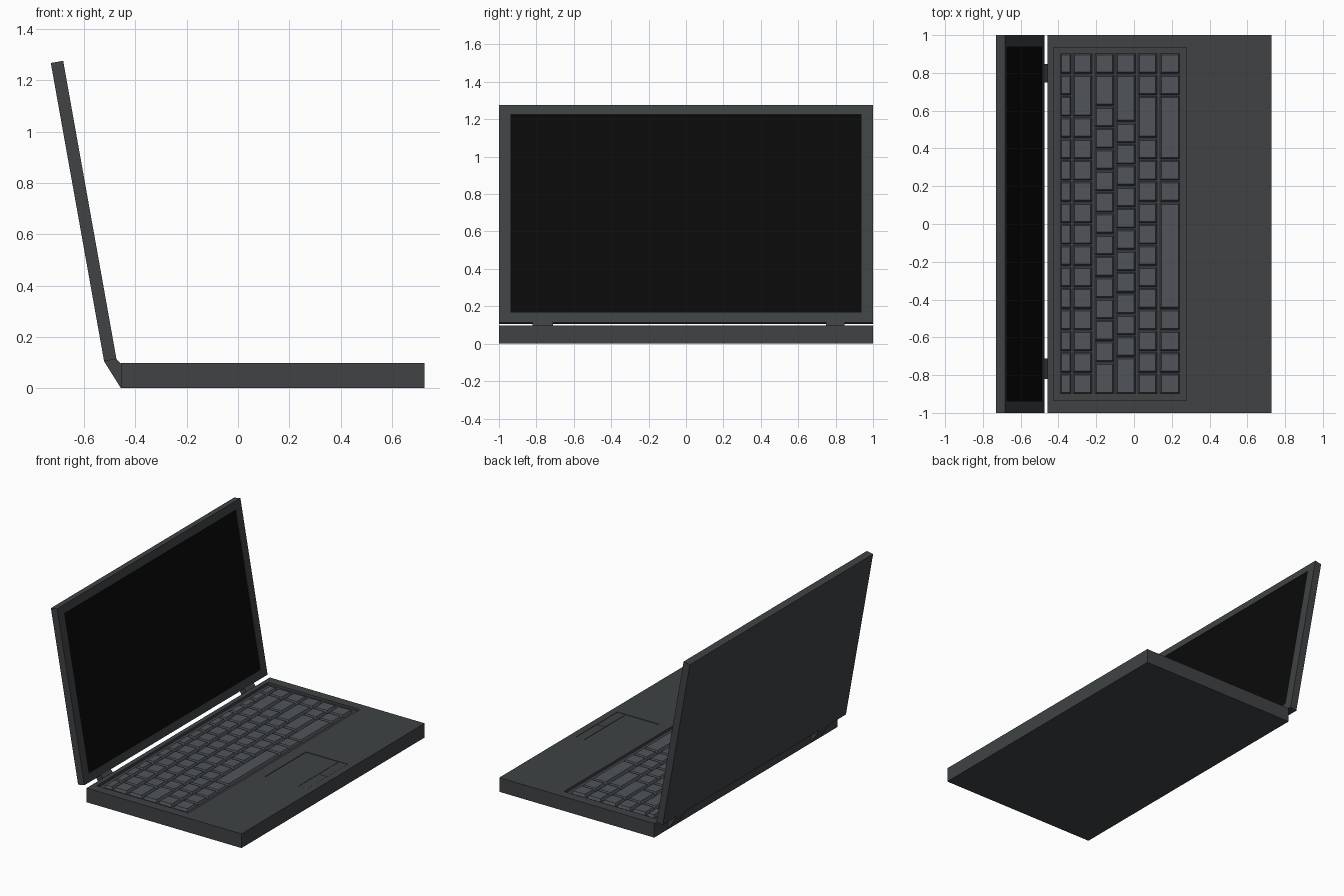
import bpy, bmesh, math
from mathutils import Matrix, Vector

if "Cube" in bpy.data.objects:
    bpy.data.objects.remove(bpy.data.objects["Cube"])


def material(name, rgb):
    m = bpy.data.materials.new(name)
    m.diffuse_color = (*rgb, 1)
    m.use_nodes = True
    m.node_tree.nodes["Principled BSDF"].inputs["Base Color"].default_value = m.diffuse_color
    return m


SHELL = material("shell_grey", (0.050, 0.055, 0.058))
KEY = material("key_grey", (0.080, 0.090, 0.102))
BLACK = material("screen_black", (0.003, 0.003, 0.003))


def add_box(bm, x0, x1, y0, y1, z0, z1, taper=0.0):
    """Box from ranges; taper shrinks the top face on every side."""
    t = taper
    low = [bm.verts.new(p) for p in ((x0, y0, z0), (x1, y0, z0), (x1, y1, z0), (x0, y1, z0))]
    top = [bm.verts.new(p) for p in ((x0 + t, y0 + t, z1), (x1 - t, y0 + t, z1),
                                     (x1 - t, y1 - t, z1), (x0 + t, y1 - t, z1))]
    bm.faces.new(low[::-1])
    bm.faces.new(top)
    for i in range(4):
        j = (i + 1) % 4
        bm.faces.new((low[i], low[j], top[j], top[i]))


def finish(bm, name, mat):
    me = bpy.data.meshes.new(name)
    bm.to_mesh(me)
    bm.free()
    me.materials.append(mat)
    ob = bpy.data.objects.new(name, me)
    bpy.context.collection.objects.link(ob)
    return ob


def box(name, mat, *ranges):
    bm = bmesh.new()
    add_box(bm, *ranges)
    return finish(bm, name, mat)


def carve(ob, *ranges):
    """Cut a rectangular pocket and discard the cutter."""
    cutter = box("pocket_cutter", SHELL, *ranges)
    cutter.hide_render = True
    mod = ob.modifiers.new("pocket", 'BOOLEAN')
    mod.operation, mod.solver, mod.object = 'DIFFERENCE', 'EXACT', cutter
    bpy.context.view_layer.objects.active = ob
    bpy.ops.object.modifier_apply(modifier=mod.name)
    bpy.data.objects.remove(cutter)


# Base with keyboard well and touchpad pocket
TOP = 0.098
base = box("base", SHELL, -0.457, 0.727, -1, 1, 0, TOP)
carve(base, -0.425, 0.277, -0.935, 0.935, TOP - 0.018, 0.2)
carve(base, 0.36, 0.68, -0.222, 0.228, TOP - 0.004, 0.2)

# Touchpad buttons, leaving a narrow groove in front of the pad
bm = bmesh.new()
add_box(bm, 0.616, 0.678, -0.220, 0.002, TOP - 0.006, TOP - 0.001)
add_box(bm, 0.616, 0.678, 0.004, 0.226, TOP - 0.006, TOP - 0.001)
finish(bm, "touchpad_buttons", SHELL)
box("touchpad", SHELL, 0.362, 0.611, -0.220, 0.226, TOP - 0.006, TOP - 0.002)

# Keys: (x start, x end, key widths in units from the +y end)
UNIT, GAP = 0.113, 0.006
ROWS = [
    (-0.391, -0.332, [1] * 16),
    (-0.323, -0.221, [1, 2] + [1] * 13),
    (-0.207, -0.105, [1, 1.5] + [1] * 12 + [1.5]),
    (-0.095, 0.009, [1, 2.25] + [1] * 11 + [1.75]),
    (0.021, 0.123, [1, 1, 2] + [1] * 12),
    (0.137, 0.243, [1, 1, 3, 1, 1, 5, 1, 1, 1, 1]),
]
bm = bmesh.new()
for x0, x1, widths in ROWS:
    y = 8 * UNIT + 0.002
    for w in widths:
        add_box(bm, x0, x1, y - w * UNIT + GAP / 2, y - GAP / 2, TOP - 0.020, TOP, 0.008)
        y -= w * UNIT
finish(bm, "keys", KEY)

# Lid, built upright (front face on x = 0, bottom on z = 0), then tilted back
tilt = Matrix.Translation((-0.474, 0, 0.113)) @ Matrix.Rotation(math.radians(-10.13), 4, 'Y')
LENGTH, THICK = 1.182, 0.049
lid = box("lid", SHELL, -THICK, 0, -1, 1, 0, LENGTH)
carve(lid, -0.005, 0.1, -0.938, 0.938, 0.056, LENGTH - 0.053)
screen = box("screen", BLACK, -0.008, -0.003, -0.938, 0.938, 0.056, LENGTH - 0.053)
for ob in (lid, screen):
    ob.data.transform(tilt)

# Hinges: side profile swept along y
lid_front = tilt @ Vector((0, 0, 0))
lid_back = tilt @ Vector((-THICK, 0, 0))
PROFILE = [(-0.457, 0), (-0.457, TOP - 0.002), (lid_front.x, lid_front.z), (lid_back.x, lid_back.z)]
for name, y0, y1 in (("hinge_left", -0.82, -0.712), ("hinge_right", 0.748, 0.848)):
    bm = bmesh.new()
    face = bm.faces.new([bm.verts.new((x, y0, z)) for x, z in PROFILE])
    out = bmesh.ops.extrude_face_region(bm, geom=[face])
    moved = [v for v in out["geom"] if isinstance(v, bmesh.types.BMVert)]
    bmesh.ops.translate(bm, verts=moved, vec=(0, y1 - y0, 0))
    bmesh.ops.recalc_face_normals(bm, faces=bm.faces[:])
    finish(bm, name, SHELL)
